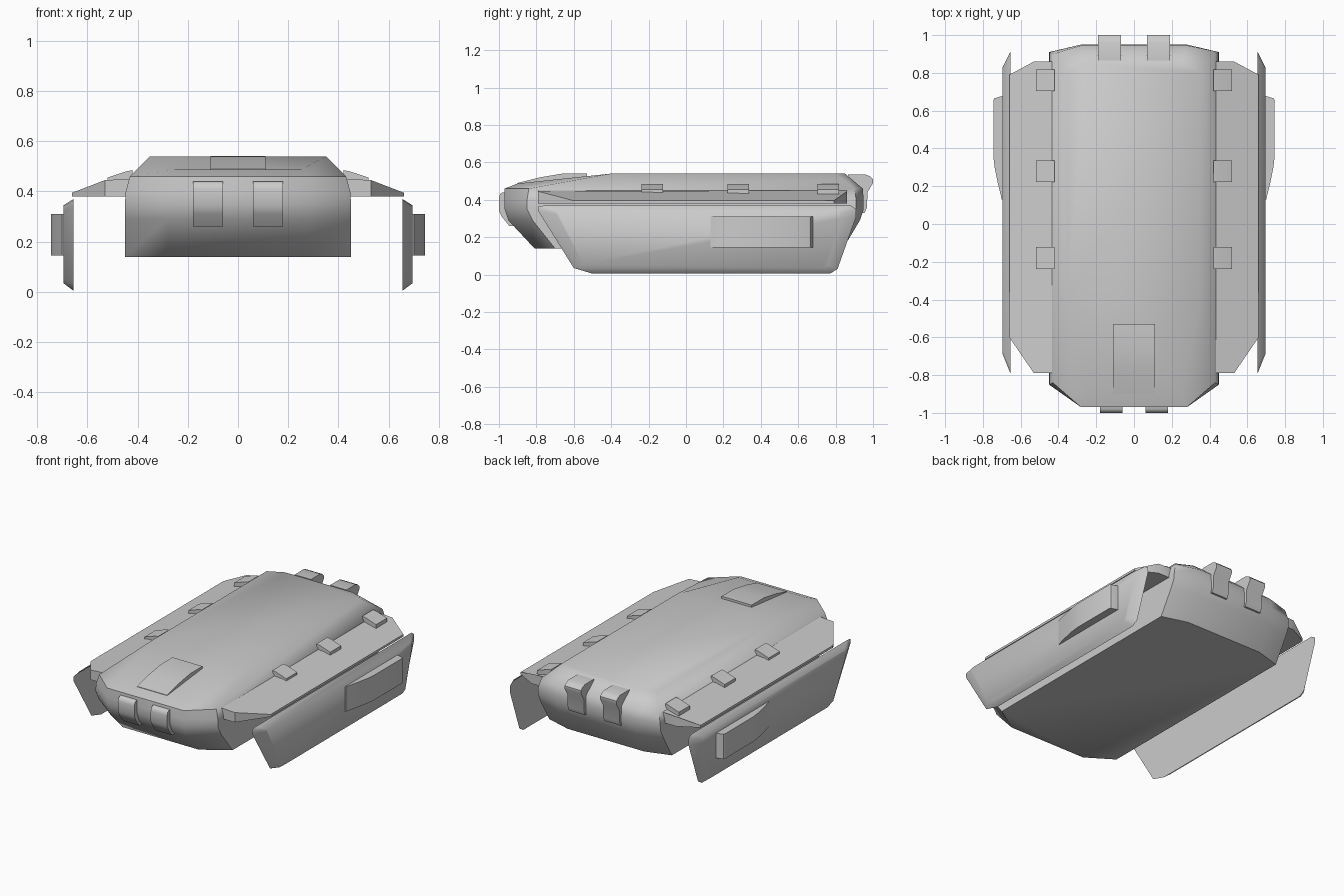
import bpy, bmesh
from math import radians

if "Cube" in bpy.data.objects:
    bpy.data.objects.remove(bpy.data.objects["Cube"])


def finish(name, bm, angle=45):
    bmesh.ops.recalc_face_normals(bm, faces=bm.faces)
    me = bpy.data.meshes.new(name)
    bm.to_mesh(me)
    bm.free()
    ob = bpy.data.objects.new(name, me)
    bpy.context.collection.objects.link(ob)
    bpy.ops.object.select_all(action='DESELECT')
    ob.select_set(True)
    bpy.context.view_layer.objects.active = ob
    bpy.ops.object.shade_smooth_by_angle(angle=radians(angle))
    return ob


def mirror(ob):
    m = ob.modifiers.new("mirror", 'MIRROR')
    m.use_axis = (True, False, False)
    return ob


def loft(name, rings, cap_last=True, angle=45):
    """Bridge equal-length rings of 3D points into a closed solid."""
    bm = bmesh.new()
    rows = [[bm.verts.new(p) for p in r] for r in rings]
    for a, b in zip(rows, rows[1:]):
        for i in range(len(a)):
            j = (i + 1) % len(a)
            bm.faces.new((a[i], a[j], b[j], b[i]))
    bm.faces.new(rows[0])
    if cap_last:
        bm.faces.new(rows[-1])
    else:  # hull deck: sloping nose panel plus flat deck
        t = rows[-1]
        bm.faces.new((t[0], t[1], t[6], t[7]))
        bm.faces.new(t[1:7])
    return finish(name, bm, angle)


def prism_x(name, yz, x0, x1):
    return loft(name, [[(x, y, z) for y, z in yz] for x in (x0, x1)])


# Hull: stacked eight-sided outlines (corner x, width, front, side front, side back, back, z)
def ring(c, w, f, fs, bs, b, z, zf=None):
    half = [(c, f, z if zf is None else zf), (w, fs, z), (w, bs, z), (c, b, z)]
    return half + [(-x, y, k) for x, y, k in reversed(half)]


loft("hull", [
    ring(.28, .45, -.81, -.70, .79, .84, .14),
    ring(.28, .45, -.95, -.82, .88, .93, .29),
    ring(.28, .45, -.97, -.85, .91, .95, .35),
    ring(.28, .447, -.97, -.85, .91, .95, .40),
    ring(.28, .43, -.97, -.84, .90, .945, .46),
    ring(.25, .35, -.90, -.40, .80, .85, .54, .487),
], cap_last=False, angle=50)

# Sloping fenders over the running gear
low = [(.43, -.79), (.53, -.79), (.66, -.60), (.66, .79), (.53, .86), (.43, .86)]
top_z = [.45, .445, .395, .395, .445, .45]
mirror(loft("fender", [[(x, y, .38) for x, y in low],
                       [(x, y, z) for (x, y), z in zip(low, top_z)]], angle=30))

# Side skirts with bevelled outer faces
inner = [(-.75, .37), (-.79, .365), (-.79, .34), (-.60, .035), (-.50, .005),
         (.77, .005), (.81, .03), (.91, .31), (.91, .35), (.88, .37)]
outer = [(-.67, .345), (-.69, .34), (-.69, .32), (-.55, .055), (-.49, .035),
         (.73, .035), (.76, .05), (.83, .30), (.83, .33), (.81, .345)]
mirror(loft("side_skirt", [[(.655, y, z) for y, z in inner],
                           [(.695, y, z) for y, z in outer]], angle=60))

# Storage pods on the skirts
pod = [(.66, .13), (.70, .13), (.722, .22), (.738, .30), (.745, .36),
       (.745, .655), (.74, .665), (.69, .68), (.66, .68)]
mirror(loft("side_pod", [[(x, y, z) for x, y in pod] for z in (.145, .31)]))

# Small wedge blocks along the hull edge
for i, y in enumerate((-.18, .28, .76)):
    wedge = [(.42, .43), (.42, .485), (.445, .48), (.52, .455), (.52, .43)]
    mirror(loft("edge_block_%d" % (i + 1),
                [[(x, k, z) for x, z in wedge] for k in (y - .057, y + .057)]))

# Front lamps
mirror(prism_x("front_lamp", [(-.93, .44), (-.98, .44), (-.995, .43), (-1, .41),
                              (-1, .34), (-.985, .31), (-.945, .26), (-.90, .26)],
               .06, .18))

# Rear hooks
mirror(prism_x("rear_hook", [(.865, .50), (.865, .535), (.96, .535), (.985, .525),
                             (1, .51), (1, .49), (.97, .44), (.968, .36),
                             (.955, .33), (.90, .33)], .07, .19))

# Driver hatch on the nose slope
prism_x("driver_hatch", [(-.90, .475), (-.90, .49), (-.78, .52), (-.66, .54),
                         (-.53, .541), (-.53, .50)], -.11, .11)
